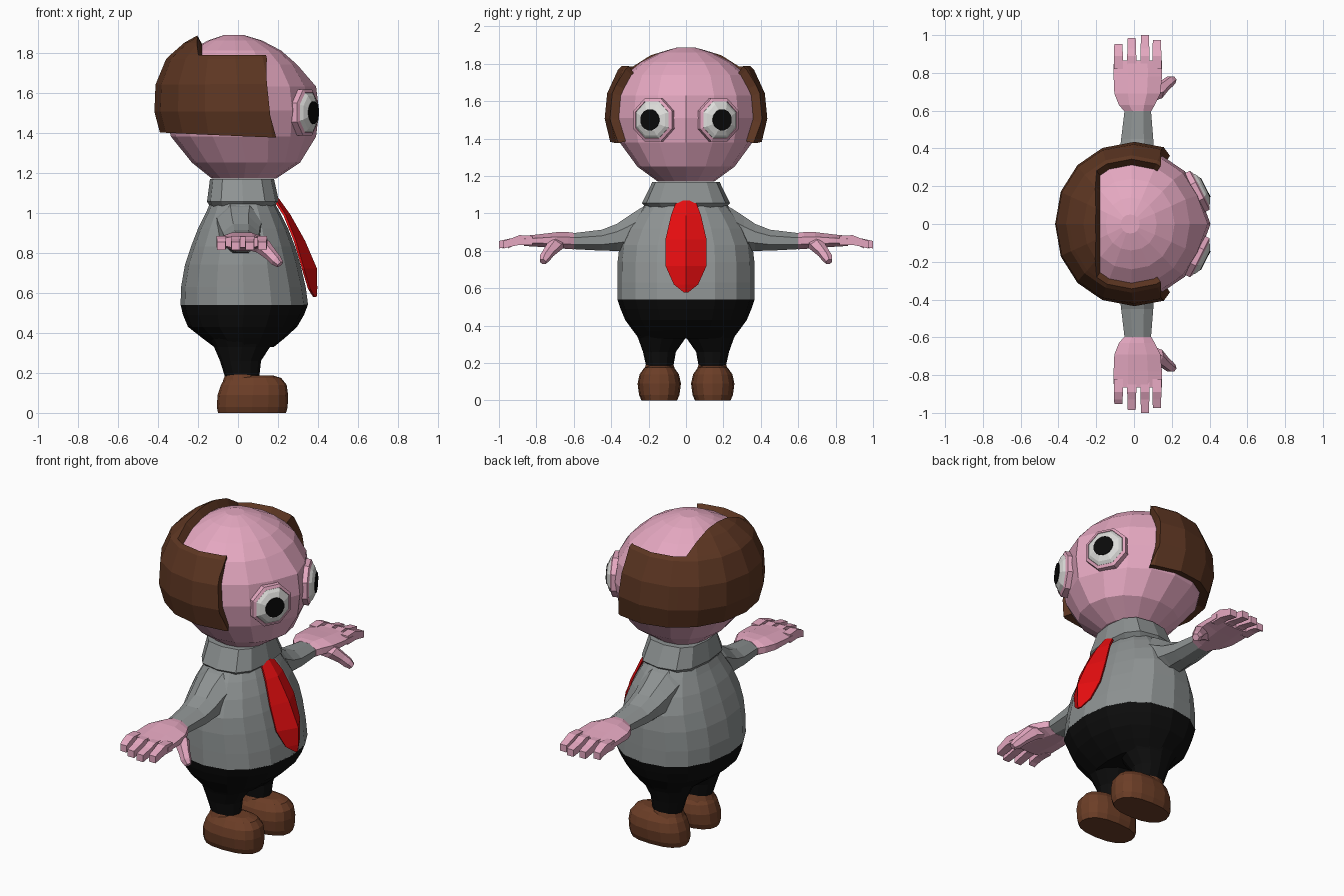
import bpy, bmesh, math
from mathutils import Vector, Matrix

if "Cube" in bpy.data.objects:
    bpy.data.objects.remove(bpy.data.objects["Cube"])


def material(name, rgb):
    m = bpy.data.materials.new(name)
    m.diffuse_color = (*rgb, 1)
    m.use_nodes = True
    m.node_tree.nodes["Principled BSDF"].inputs["Base Color"].default_value = m.diffuse_color
    return m


SKIN = material("pink skin", (0.78, 0.39, 0.53))
HAIR = material("hair brown", (0.11, 0.037, 0.016))
SHOE = material("shoe brown", (0.15, 0.048, 0.020))
SHIRT = material("shirt grey", (0.27, 0.29, 0.29))
PANTS = material("trouser black", (0.004, 0.004, 0.004))
TIE = material("tie red", (0.78, 0.004, 0.005))
WHITE = material("eye white", (0.72, 0.72, 0.70))
PUPIL = material("pupil black", (0.003, 0.003, 0.003))


def finish(bm, name, mat, normals=True):
    if normals:
        bmesh.ops.recalc_face_normals(bm, faces=bm.faces)
    me = bpy.data.meshes.new(name)
    bm.to_mesh(me)
    bm.free()
    me.materials.append(mat)
    ob = bpy.data.objects.new(name, me)
    bpy.context.collection.objects.link(ob)
    return ob


def loft_bm(rings):
    """Skin a list of equal-length point rings and cap both ends."""
    bm = bmesh.new()
    vs = [[bm.verts.new(p) for p in r] for r in rings]
    n = len(vs[0])
    for a, b in zip(vs, vs[1:]):
        for i in range(n):
            j = (i + 1) % n
            bm.faces.new((a[i], a[j], b[j], b[i]))
    bm.faces.new(vs[0])
    bm.faces.new(vs[-1])
    bmesh.ops.recalc_face_normals(bm, faces=bm.faces)
    return bm


def loft(name, rings, mat):
    return finish(loft_bm(rings), name, mat)


def oval(z, xb, xf, yw, n=16, p=2.0, yc=0.0):
    """Horizontal ring from back xb to front xf, half width yw."""
    out = []
    for i in range(n):
        a = 2 * math.pi * i / n
        c, s = math.cos(a), math.sin(a)
        c = math.copysign(abs(c) ** (2 / p), c)
        s = math.copysign(abs(s) ** (2 / p), s)
        out.append(Vector(((xb + xf) / 2 + (xf - xb) / 2 * c, yc + yw * s, z)))
    return out


def section(y, xc, hx, zc, hz, side, n=8, turn=0.5):
    """Vertical ring across an arm or finger running along y."""
    k = 1 / math.cos(math.pi / n) if turn else 1
    return [Vector((xc + hx * k * math.cos(2 * math.pi * (i + turn) / n), side * y,
                    zc + hz * k * math.sin(2 * math.pi * (i + turn) / n)))
            for i in range(n)]


# Head: faceted egg with a ridge down the middle of the face
def head_bm():
    rows = [(1.17, -.13, .19, .15), (1.25, -.23, .31, .26), (1.38, -.335, .36, .355),
            (1.51, -.37, .375, .387), (1.63, -.365, .36, .375), (1.74, -.32, .295, .325),
            (1.81, -.24, .215, .24), (1.86, -.15, .12, .14), (1.887, -.07, .03, .05)]
    rings = []
    for z, xb, xf, yw in rows:
        r = oval(z, xb, xf, yw, 16, 2.1)
        if 1.3 < z < 1.7:
            r[0].x += .03
        rings.append(r)
    return loft_bm(rings)


finish(head_bm(), "head", SKIN)

# Hair: thick shell trimmed from the skull, open over the crown and face
bm = head_bm()


def cut(co, no, clear):
    geom = bm.verts[:] + bm.edges[:] + bm.faces[:]
    bmesh.ops.bisect_plane(bm, geom=geom, plane_co=co, plane_no=no, clear_outer=clear)


cut((.165, 0, 1.38), (1, 0, .115), True)
cut((.165, 0, 1.385), (-.056, 0, -1), True)
cut((-.18, 0, 0), (1, 0, 0), False)
cut((0, 0, 1.75), (0, 0, 1), False)
crown = [f for f in bm.faces
         if f.calc_center_median().x > -.18 and f.calc_center_median().z > 1.75]
bmesh.ops.delete(bm, geom=crown, context='FACES')
hair = finish(bm, "hair", HAIR, normals=False)
mod = hair.modifiers.new("thickness", 'SOLIDIFY')
mod.thickness = .048
mod.offset = 1

# Collar, shirt, trousers
loft("collar", [oval(1.0, -.12, .15, .18, 12, 2.6), oval(1.055, -.155, .205, .235, 12, 2.8),
                oval(1.168, -.14, .18, .18, 12, 2.8)], SHIRT)
loft("shirt", [oval(*r, 16, 2.25) for r in [
    (.54, -.287, .35, .367), (.63, -.284, .338, .367), (.74, -.265, .312, .366),
    (.83, -.235, .285, .355), (.92, -.2, .25, .315), (1.0, -.16, .21, .26),
    (1.07, -.13, .17, .2)]], SHIRT)
loft("trouser_hips", [oval(*r, 16, 2.25) for r in [
    (.542, -.287, .35, .367), (.49, -.275, .33, .35), (.43, -.25, .295, .325),
    (.375, -.18, .235, .285), (.33, -.12, .18, .25)]], PANTS)

# Tie: folded strip with a central ridge, hanging clear of the shirt
bm = bmesh.new()
rows = [(1.07, .05, .205, .187), (.99, .08, .262, .238), (.86, .11, .335, .29),
        (.72, .11, .395, .33), (.62, .065, .396, .36), (.578, .012, .393, .385)]
grid = [[bm.verts.new((xe if s else xc, s * w, z)) for s in (-1, 0, 1)]
        for z, w, xc, xe in rows]
for a, b in zip(grid, grid[1:]):
    for i in (0, 1):
        bm.faces.new((a[i], b[i], b[i + 1], a[i + 1]))
tie = finish(bm, "tie", TIE, normals=False)
mod = tie.modifiers.new("thickness", 'SOLIDIFY')
mod.thickness = .012
mod.offset = -1

for side, tag in ((1, "left"), (-1, "right")):
    # Trouser leg
    loft(tag + "_trouser_leg", [oval(z, xb, xf, w, 12, 2, side * yc) for z, xb, xf, w, yc in [
        (.42, -.17, .21, .15, .15), (.33, -.12, .16, .125, .13), (.26, -.09, .115, .088, .142),
        (.17, -.062, .105, .07, .14)]], PANTS)
    # Shoe: heel-to-toe body plus ankle opening
    loft(tag + "_shoe", [oval(z, xb, xf, w, 16, 2.4, side * .143) for z, xb, xf, w in [
        (0, -.1, .24, .095), (.03, -.106, .248, .108), (.09, -.102, .25, .116),
        (.14, -.085, .243, .105), (.175, -.065, .215, .08), (.188, -.03, .17, .05)]], SHOE)
    loft(tag + "_shoe_ankle", [oval(z, xb, xf, w, 12, 2, side * .141) for z, xb, xf, w in [
        (.1, -.09, .13, .1), (.16, -.075, .115, .085), (.196, -.062, .1, .072)]], SHOE)

    # Sleeve
    loft(tag + "_sleeve", [section(y, xc, hx, zc, hz, side) for y, xc, hx, zc, hz in [
        (.16, .01, .12, .95, .11), (.24, .01, .115, .925, .105), (.31, .01, .10, .89, .095),
        (.37, .015, .092, .872, .072), (.45, .017, .085, .857, .056),
        (.6, .02, .07, .852, .043)]], SHIRT)
    # Palm
    loft(tag + "_palm", [section(y, xc, hx, zc, hz, side) for y, xc, hx, zc, hz in [
        (.598, .02, .072, .852, .044), (.63, .015, .095, .855, .045),
        (.69, .018, .122, .857, .043), (.78, .02, .128, .855, .034),
        (.865, .02, .127, .853, .027)]], SKIN)
    # Four fingers
    for k, (x, tip) in enumerate([(-.083, .952), (-.012, .985), (.058, 1.0), (.121, .975)]):
        loft(f"{tag}_finger_{k + 1}", [section(y, x, hx, zc, hz, side, 4) for y, hx, zc, hz in [
            (.82, .024, .855, .025), (.89, .024, .858, .026),
            (.93, .023, .846, .022), (tip, .021, .833, .02)]], SKIN)
    # Thumb: sections carried along a drooping path
    path = [(.06, .68, .85, .045), (.125, .70, .83, .042), (.165, .735, .79, .032),
            (.19, .755, .762, .03), (.21, .765, .742, .02)]
    d = Vector((.55, .3, -.6)).normalized()
    u = d.cross(Vector((0, 1, 0))).normalized()
    v = d.cross(u)
    rings = []
    for x, y, z, r in path:
        ring = [Vector((x, y, z)) + r * (u * math.cos(k * math.pi / 3)
                                         + v * math.sin(k * math.pi / 3)) for k in range(6)]
        rings.append([Vector((p.x, side * p.y, p.z)) for p in ring])
    loft(tag + "_thumb", rings, SKIN)

    # Eye: lid ring, white dome and pupil plate, facing along the cheek normal
    n = Vector((math.cos(.47), side * math.sin(.47), 0))
    w = Vector((-n.y, n.x, 0))
    centre = Vector((.335, side * .172, 1.5))

    def disc(r, h, count):
        t = math.pi / count
        return [centre + n * h + r * (w * math.cos(2 * math.pi * i / count + t)
                + Vector((0, 0, 1)) * math.sin(2 * math.pi * i / count + t))
                for i in range(count)]

    loft(tag + "_eyelid", [disc(.125, -.05, 8), disc(.125, .014, 8),
                           disc(.108, .022, 8), disc(.1, .0, 8)], SKIN)
    loft(tag + "_eye_white", [disc(.107, -.02, 8), disc(.106, .02, 8),
                              disc(.09, .034, 8), disc(.062, .046, 8)], WHITE)
    loft(tag + "_pupil", [disc(.057, .043, 16), disc(.057, .05, 16)], PUPIL)
